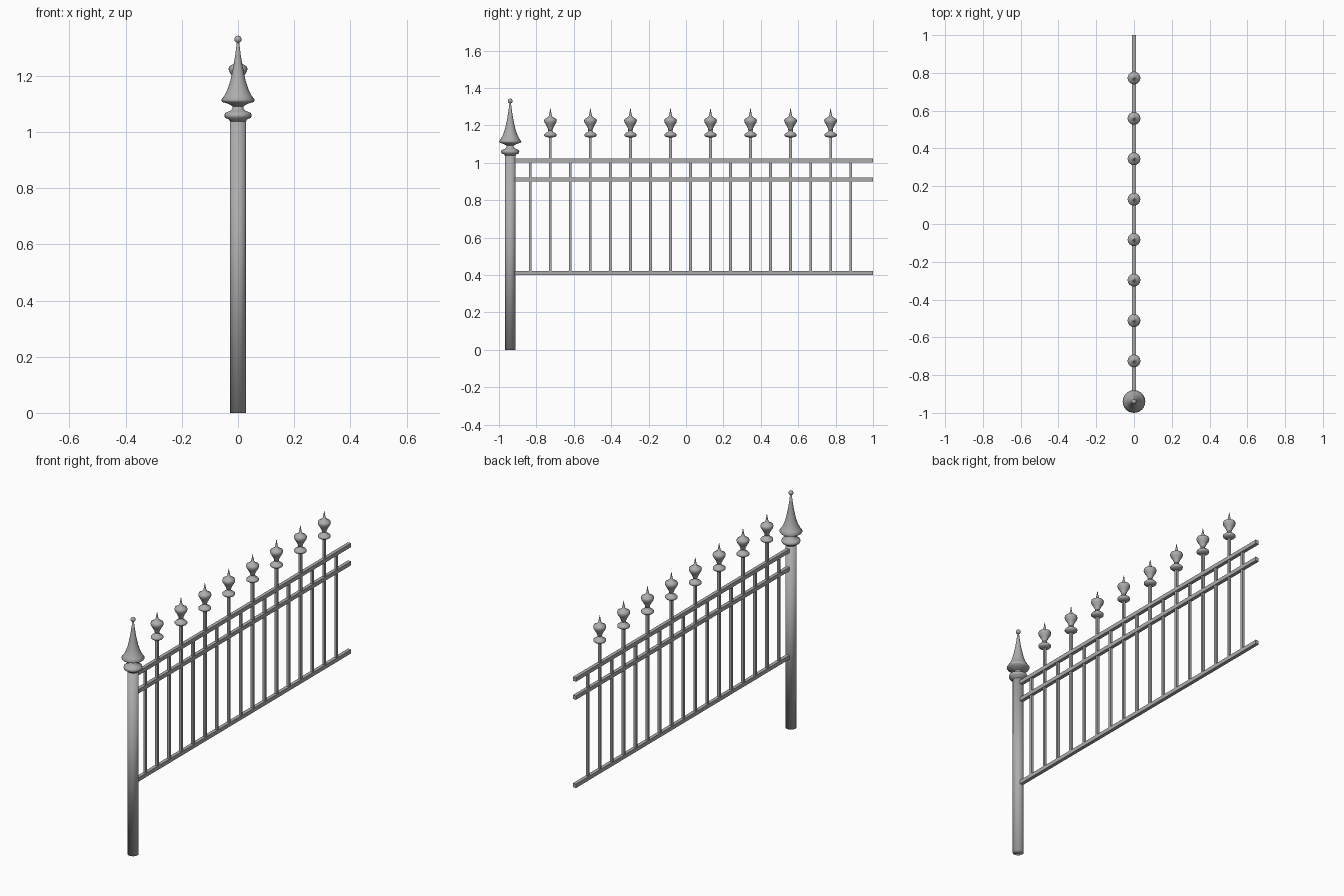
import bpy
import bmesh
from math import cos, sin, tau

cube = bpy.data.objects.get("Cube")
if cube:
    bpy.data.objects.remove(cube, do_unlink=True)

# Painted iron
iron = bpy.data.materials.new("grey_iron")
iron.use_nodes = True
grey = (0.42, 0.42, 0.42, 1)
iron.diffuse_color = grey
iron.node_tree.nodes["Principled BSDF"].inputs["Base Color"].default_value = grey


def add_object(name, bm, smooth):
    bmesh.ops.recalc_face_normals(bm, faces=bm.faces)
    for face in bm.faces:
        face.smooth = smooth
    mesh = bpy.data.meshes.new(name)
    bm.to_mesh(mesh)
    bm.free()
    mesh.materials.append(iron)
    obj = bpy.data.objects.new(name, mesh)
    bpy.context.collection.objects.link(obj)
    return obj


def lathe(name, profile, y, sides):
    """Revolve (radius, height) points about a vertical axis at y."""
    bm = bmesh.new()
    rings = [[bm.verts.new((r * cos(tau * i / sides), y + r * sin(tau * i / sides), z))
              for i in range(sides)] for r, z in profile]
    for low, high in zip(rings, rings[1:]):
        for i in range(sides):
            j = (i + 1) % sides
            bm.faces.new((low[i], low[j], high[j], high[i]))
    bm.faces.new(rings[0])
    bm.faces.new(rings[-1])
    return add_object(name, bm, True)


def box(name, y0, y1, z0, z1, width):
    bm = bmesh.new()
    bmesh.ops.create_cube(bm, size=1)
    for v in bm.verts:
        v.co.x *= width
        v.co.y = y1 if v.co.y > 0 else y0
        v.co.z = z1 if v.co.z > 0 else z0
    return add_object(name, bm, False)


POST_Y = -0.94
PITCH = 0.107
FIRST_PICKET = -0.832

# Post with its collar, flared cap and ball tip
lathe("post", [(0.029, 0), (0.029, 1.045)], POST_Y, 24)
lathe("post_collar", [
    (0.028, 1.035), (0.032, 1.045), (0.046, 1.05), (0.049, 1.059), (0.046, 1.068),
    (0.028, 1.075), (0.019, 1.084), (0.019, 1.1)], POST_Y, 24)
lathe("post_cap", [
    (0.016, 1.09), (0.034, 1.1), (0.056, 1.107), (0.06, 1.114), (0.049, 1.129),
    (0.038, 1.15), (0.027, 1.183), (0.016, 1.235), (0.009, 1.28), (0.004, 1.32)],
    POST_Y, 24)
bm = bmesh.new()
bmesh.ops.create_uvsphere(bm, u_segments=16, v_segments=10, radius=0.013)
bmesh.ops.translate(bm, verts=bm.verts, vec=(0, POST_Y, 1.33))
add_object("post_ball", bm, True)

# Horizontal rails
for name, z in (("bottom_rail", 0.41), ("middle_rail", 0.91), ("top_rail", 1.013)):
    box(name, POST_Y + 0.01, 1, z - 0.011, z + 0.011, 0.02)

# Pickets, every second one tall with a spear head
for i in range(17):
    y = FIRST_PICKET + PITCH * i
    tall = i % 2 == 1
    top = 1.15 if tall else 1.01
    box("tall_picket" if tall else "short_picket", y - 0.007, y + 0.007, 0.41, top, 0.014)
    if tall:
        lathe("picket_collar", [
            (0.008, 1.134), (0.026, 1.139), (0.033, 1.145), (0.033, 1.152),
            (0.026, 1.159), (0.014, 1.164), (0.011, 1.175)], y, 16)
        lathe("spear_head", [
            (0.011, 1.17), (0.014, 1.184), (0.022, 1.2), (0.031, 1.214), (0.034, 1.225),
            (0.031, 1.234), (0.018, 1.241), (0.009, 1.249), (0.005, 1.265),
            (0.001, 1.29)], y, 16)
